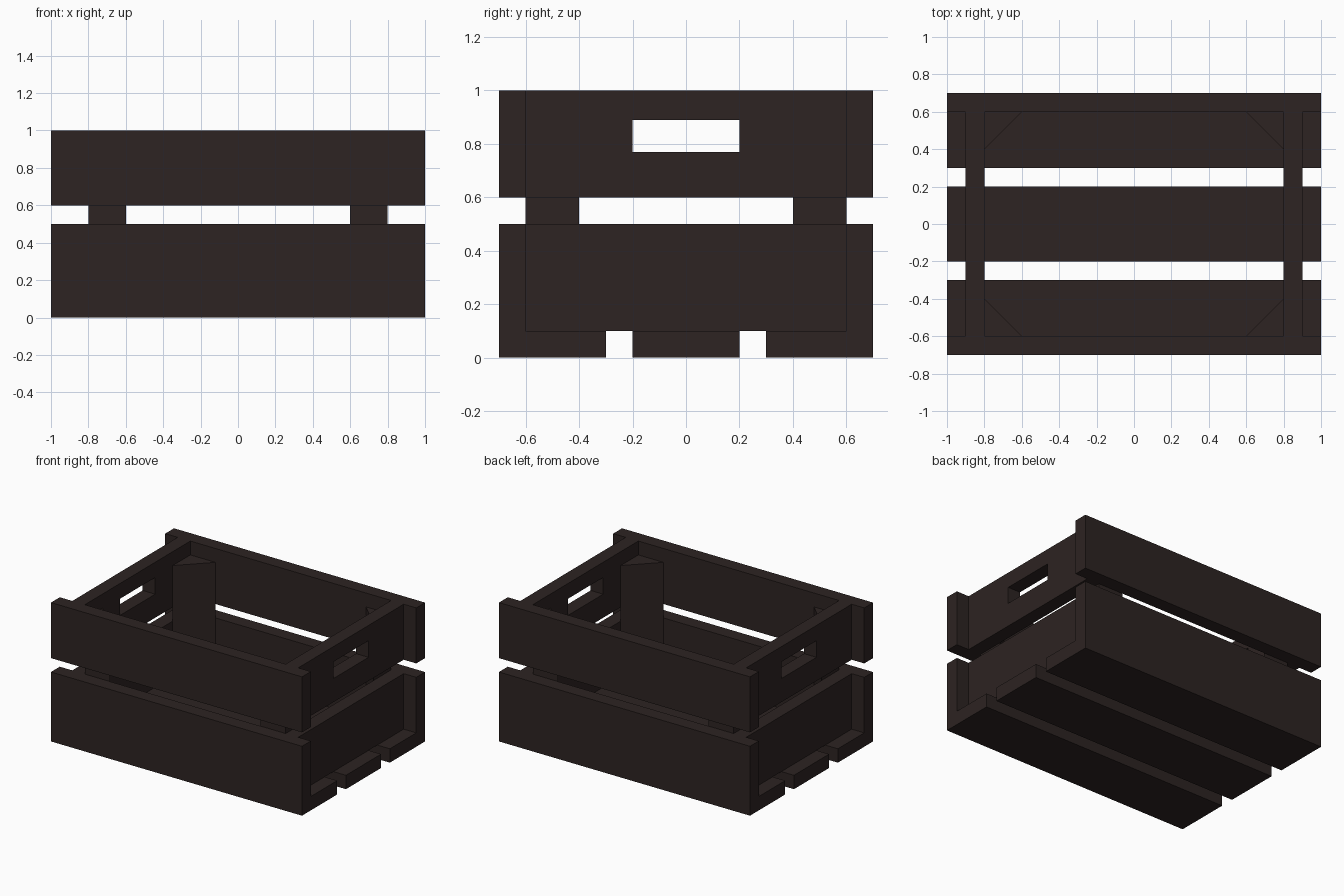
import bpy

if "Cube" in bpy.data.objects:
    bpy.data.objects.remove(bpy.data.objects["Cube"])

wood = bpy.data.materials.new("dark_brown_wood")
wood.diffuse_color = (0.026, 0.017, 0.016, 1)
wood.use_nodes = True
wood.node_tree.nodes["Principled BSDF"].inputs["Base Color"].default_value = wood.diffuse_color


def prism(name, outline, z0, z1):
    """Extrude a counter-clockwise xy outline from z0 to z1."""
    n = len(outline)
    verts = [(x, y, z) for z in (z0, z1) for x, y in outline]
    faces = [tuple(reversed(range(n))), tuple(range(n, 2 * n))]
    faces += [(i, (i + 1) % n, n + (i + 1) % n, n + i) for i in range(n)]
    mesh = bpy.data.meshes.new(name)
    mesh.from_pydata(verts, [], faces)
    mesh.materials.append(wood)
    obj = bpy.data.objects.new(name, mesh)
    bpy.context.collection.objects.link(obj)
    return obj


def board(name, x0, x1, y0, y1, z0, z1):
    return prism(name, [(x0, y0), (x1, y0), (x1, y1), (x0, y1)], z0, z1)


# Bottom slats
for name, y0, y1 in (("front", -0.6, -0.3), ("middle", -0.2, 0.2), ("back", 0.3, 0.6)):
    board(f"bottom_slat_{name}", -1, 1, y0, y1, 0, 0.1)

# Long front and back boards
for name, y in (("front", -0.65), ("back", 0.65)):
    board(f"{name}_lower_board", -1, 1, y - 0.05, y + 0.05, 0, 0.5)
    board(f"{name}_upper_board", -1, 1, y - 0.05, y + 0.05, 0.6, 1)

# Cutter for both handle holes
cutter = board("handle_cutter", -1.2, 1.2, -0.2, 0.2, 0.77, 0.89)
cutter.hide_render = True
cutter.hide_viewport = True

# End boards, the upper ones with a handle hole
for name, x in (("left", -0.85), ("right", 0.85)):
    board(f"{name}_lower_end", x - 0.05, x + 0.05, -0.6, 0.6, 0.1, 0.5)
    upper = board(f"{name}_upper_end", x - 0.05, x + 0.05, -0.6, 0.6, 0.6, 1)
    cut = upper.modifiers.new("handle_hole", 'BOOLEAN')
    cut.operation = 'DIFFERENCE'
    cut.solver = 'EXACT'
    cut.object = cutter

# Triangular posts in the inner corners
for sx, side in ((-1, "left"), (1, "right")):
    for sy, end in ((-1, "front"), (1, "back")):
        tri = [(0.8 * sx, 0.6 * sy), (0.6 * sx, 0.6 * sy), (0.8 * sx, 0.4 * sy)]
        if sx * sy < 0:
            tri.reverse()
        prism(f"{end}_{side}_corner_post", tri, 0.1, 0.9)
